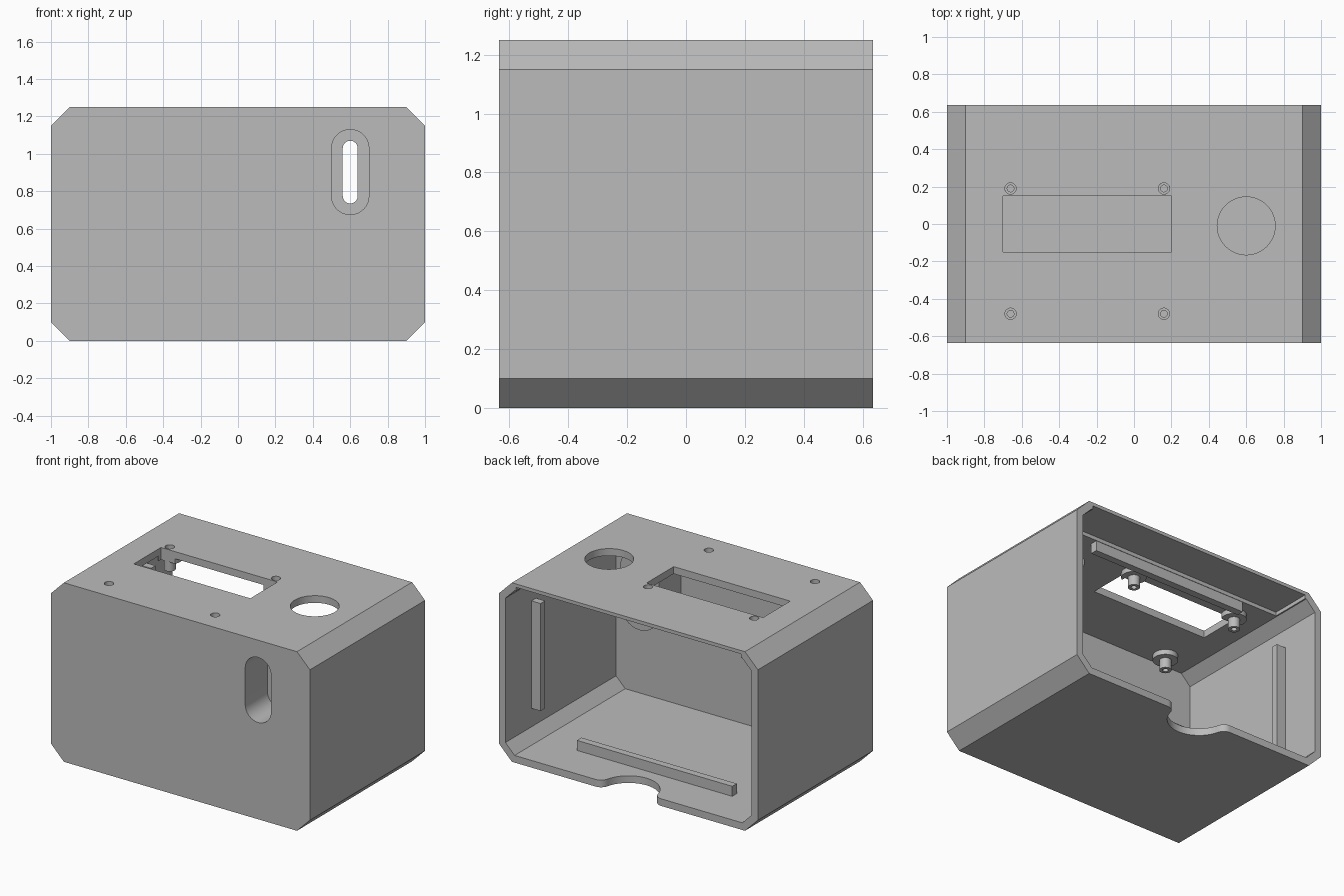
import bpy, bmesh
from math import sin, cos, pi, sqrt, atan2

if "Cube" in bpy.data.objects:
    bpy.data.objects.remove(bpy.data.objects["Cube"])

GREY = (0.5, 0.5, 0.5, 1)
grey = bpy.data.materials.new("plain_grey")
grey.use_nodes = True
grey.diffuse_color = GREY
grey.node_tree.nodes["Principled BSDF"].inputs["Base Color"].default_value = GREY

W, D, H, CH = 1.0, 0.635, 1.25, 0.1      # half width, half depth, height, chamfer
T = 0.05                                 # wall thickness


def finish(name, bm):
    bmesh.ops.recalc_face_normals(bm, faces=bm.faces)
    mesh = bpy.data.meshes.new(name)
    bm.to_mesh(mesh)
    bm.free()
    mesh.materials.append(grey)
    ob = bpy.data.objects.new(name, mesh)
    bpy.context.collection.objects.link(ob)
    return ob


def prism(name, profile, axis, lo, hi):
    """Extrude a closed 2D profile along y (points are x, z) or z (points are x, y)."""
    bm = bmesh.new()
    place = (lambda p, t: (p[0], t, p[1])) if axis == "y" else (lambda p, t: (p[0], p[1], t))
    face = bm.faces.new([bm.verts.new(place(p, lo)) for p in profile])
    ext = bmesh.ops.extrude_face_region(bm, geom=[face])
    shift = (0, hi - lo, 0) if axis == "y" else (0, 0, hi - lo)
    bmesh.ops.translate(bm, vec=shift, verts=[v for v in ext["geom"] if isinstance(v, bmesh.types.BMVert)])
    return finish(name, bm)


def lathe(name, profile, x, y, seg=32):
    """Revolve a closed (radius, z) ring about a vertical axis."""
    bm = bmesh.new()
    rings = [[bm.verts.new((x + r * cos(2 * pi * i / seg), y + r * sin(2 * pi * i / seg), z))
              for r, z in profile] for i in range(seg)]
    n = len(profile)
    for i in range(seg):
        a, b = rings[i], rings[(i + 1) % seg]
        for j in range(n):
            k = (j + 1) % n
            bm.faces.new((a[j], a[k], b[k], b[j]))
    return finish(name, bm)


def arc(cx, cy, r, a0, a1, n=16):
    return [(cx + r * cos(a0 + (a1 - a0) * i / n), cy + r * sin(a0 + (a1 - a0) * i / n))
            for i in range(n + 1)]


def circle(cx, cy, r):
    return arc(cx, cy, r, 0, 2 * pi, 48)[:-1]


def rect(x0, x1, y0, y1):
    return [(x0, y0), (x1, y0), (x1, y1), (x0, y1)]


def octagon(w, z0, z1, c):
    return [(-w + c, z0), (w - c, z0), (w, z0 + c), (w, z1 - c),
            (w - c, z1), (-w + c, z1), (-w, z1 - c), (-w, z0 + c)]


def slot(x, z0, z1, r):
    return arc(x, z1 - r, r, 0, pi) + arc(x, z0 + r, r, pi, 2 * pi)


def cut(ob, *cutters):
    for c in cutters:
        m = ob.modifiers.new("cut", "BOOLEAN")
        m.operation, m.solver, m.object = "DIFFERENCE", "EXACT", c
        bpy.context.view_layer.objects.active = ob
        bpy.ops.object.modifier_apply(modifier=m.name)
        bpy.data.objects.remove(c)


def smooth(ob):
    bpy.ops.object.select_all(action="DESELECT")
    ob.select_set(True)
    bpy.context.view_layer.objects.active = ob
    bpy.ops.object.shade_smooth_by_angle()


def window():
    return prism("window_cutter", rect(-0.7, 0.2, -0.15, 0.15), "z", 1.0, 1.4)


def slot_recess():
    return prism("slot_cutter", slot(0.6, 0.675, 1.13, 0.1), "y", -0.8, -0.39)


# Cable notch with rounded lips for the rear edge of the floor
R, F = 0.2, 0.06
lip = sqrt((R + F) ** 2 - F ** 2)
turn = atan2(F, lip)
right_lip = arc(lip, D - F, F, pi / 2, pi - turn, 8)
notch = ([(lip, D + 0.1)] + right_lip + arc(0, D, R, -turn, -pi + turn, 32)[1:-1]
         + [(-x, y) for x, y in reversed(right_lip)] + [(-lip, D + 0.1)])

# Shell, open at the back
bosses = [(x, y) for x in (-0.66, 0.16) for y in (-0.48, 0.19)]
shell = prism("case_shell", octagon(W, 0, H, CH), "y", -D, D)
cut(shell,
    prism("cavity", octagon(W - T, T, H - T, 0.071), "y", T - D, D + 0.1),
    prism("lid_recess", rect(-0.87, 0.87, 1.1, 1.226), "y", 0.35, D + 0.1),
    prism("floor_notch", notch, "z", -0.1, 0.1),
    prism("round_hole", circle(0.6, -0.01, 0.155), "z", 1.1, 1.4),
    window(), slot_recess(),
    *[prism("screw_hole", circle(x, y, 0.03), "z", 1.1, 1.4) for x, y in bosses])
smooth(shell)

# Deep slot housing behind the front wall
housing = prism("slot_housing", slot(0.6, 0.625, 1.18, 0.15), "y", -0.6, -0.345)
cut(housing, slot_recess(),
    prism("narrow_slot", slot(0.6, 0.735, 1.07, 0.04), "y", -0.5, -0.2))
smooth(housing)

# Stepped screw bosses under the top
ring = [(0.03, 1.205), (0.08, 1.205), (0.08, 1.165), (0.038, 1.165),
        (0.038, 1.095), (0.018, 1.095), (0.018, 1.17), (0.03, 1.17)]
for i, (x, y) in enumerate(bosses):
    boss = lathe(f"screw_boss_{i + 1}", ring, x, y)
    if y > 0:
        cut(boss, window())
    smooth(boss)

# Lid stop rails on the floor, ceiling and both sides
RAIL = 0.07
for name, r in (("floor_rail", rect(-0.6, 0.6, T - 0.02, T + RAIL)),
                ("ceiling_rail", rect(-0.6, 0.6, H - T - RAIL, H - T + 0.01)),
                ("left_rail", rect(W - T - RAIL, W - T + 0.02, 0.25, 1.0)),
                ("right_rail", rect(T - W - 0.02, T - W + RAIL, 0.25, 1.0))):
    prism(name, r, "y", 0.297, 0.347)
